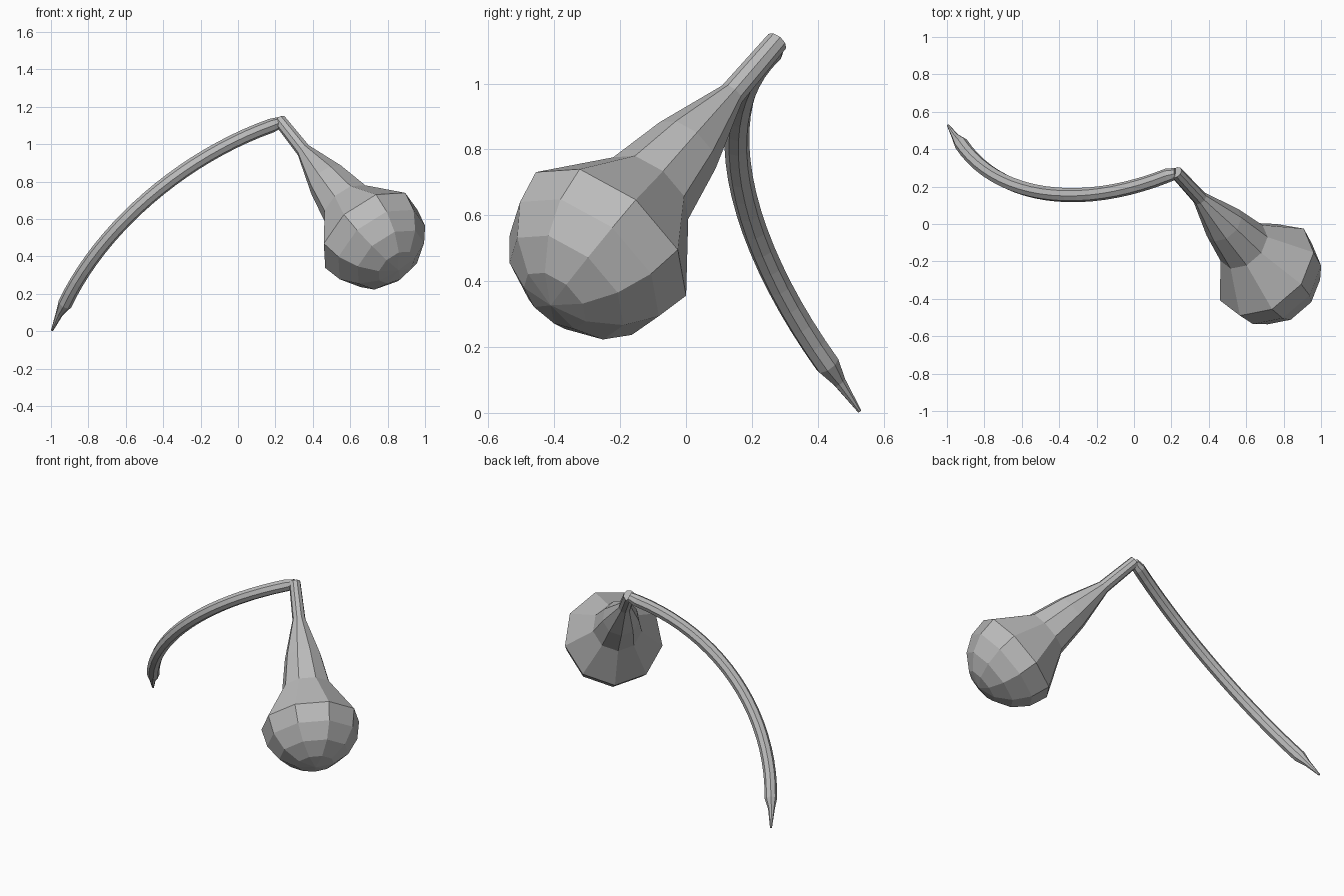
import bpy, bmesh, math
from mathutils import Vector, Quaternion

cube = bpy.data.objects.get("Cube")
if cube:
    bpy.data.objects.remove(cube)

grey = bpy.data.materials.new("plain grey")
grey.use_nodes = True
colour = (0.5, 0.5, 0.5, 1)
grey.diffuse_color = colour
grey.node_tree.nodes["Principled BSDF"].inputs["Base Color"].default_value = colour


def tube(name, centres, radii, sides, start):
    """Skin flat-faced rings along a path, capped at both ends."""
    bm = bmesh.new()
    rings = []
    for i, (c, r) in enumerate(zip(centres, radii)):
        before, after = centres[max(i - 1, 0)], centres[min(i + 1, len(centres) - 1)]
        axis = (after - before).normalized()
        start = (start - axis * start.dot(axis)).normalized()
        rings.append([bm.verts.new(c + Quaternion(axis, math.tau * k / sides) @ start * r)
                      for k in range(sides)])
    for a, b in zip(rings, rings[1:]):
        for k in range(sides):
            n = (k + 1) % sides
            bm.faces.new((a[k], a[n], b[n], b[k]))
    bm.faces.new(rings[0])
    bm.faces.new(rings[-1])
    bmesh.ops.remove_doubles(bm, verts=bm.verts, dist=0.0005)
    bmesh.ops.recalc_face_normals(bm, faces=bm.faces)
    mesh = bpy.data.meshes.new(name)
    bm.to_mesh(mesh)
    bm.free()
    mesh.materials.append(grey)
    obj = bpy.data.objects.new(name, mesh)
    bpy.context.collection.objects.link(obj)
    return obj


# Bulb: slender neck swelling into a rounded nine-sided head
top = Vector((0.23, 0.27, 1.12))
axis = Vector((0.515, -0.558, -0.65)).normalized()
profile = [(-0.01, 0.035), (0.237, 0.04), (0.485, 0.112), (0.69, 0.15)]
for step in range(5):
    a = math.radians(22.5 * step)
    profile.append((0.92 + 0.3 * math.sin(a), 0.3 * math.cos(a)))
tube("bulb", [top + axis * t for t, r in profile], [r for t, r in profile],
     9, Vector((0.258, 0.09, 0.124)))

# Stem: circular arc through three points, then a tapered tip
p0, pm, p1 = Vector((0.18, 0.26, 1.1)), Vector((-0.37, 0.155, 0.8)), Vector((-0.925, 0.43, 0.146))
u, v = pm - p0, p1 - p0
n = u.cross(v)
hub = p0 + (v.cross(n) * -u.length_squared + u.cross(n) * v.length_squared) / (-2 * n.length_squared)
spoke = p0 - hub
sweep = spoke.angle(p1 - hub)
turn = spoke.cross(p1 - hub).normalized()
steps = 20
path = [Vector((0.225, 0.27, 1.117))]
path += [hub + Quaternion(turn, sweep * i / steps) @ spoke for i in range(steps + 1)]
path += [Vector((-0.955, 0.466, 0.094)), Vector((-0.994, 0.527, 0.005))]
tube("stem", path, [0.03] + [0.038] * (steps + 1) + [0.02, 0.006], 8, Vector((0, 0, 1)))
